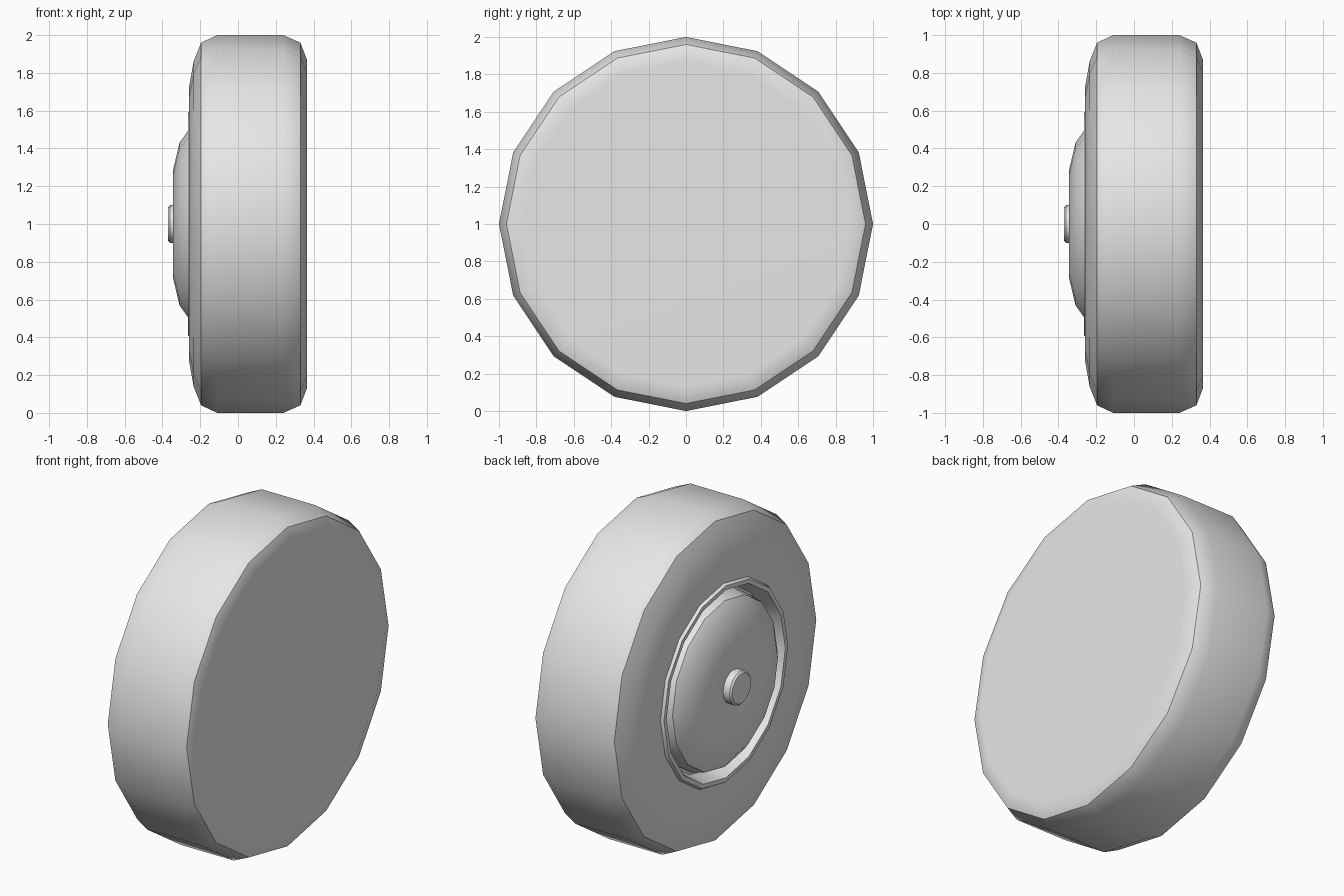
import bpy, bmesh, math

cube = bpy.data.objects.get("Cube")
if cube:
    bpy.data.objects.remove(cube, do_unlink=True)

SIDES = 16

grey = bpy.data.materials.new("plain grey")
grey.use_nodes = True
grey.diffuse_color = (0.8, 0.8, 0.8, 1)
grey.node_tree.nodes["Principled BSDF"].inputs["Base Color"].default_value = (0.8, 0.8, 0.8, 1)


def lathe(name, profile, cap_start=False, cap_end=False, angle=35):
    """Turn (x, radius) points around the wheel axis, which runs along x at z = 1."""
    bm = bmesh.new()
    rings = []
    for x, r in profile:
        turns = [2 * math.pi * i / SIDES for i in range(SIDES)]
        rings.append([bm.verts.new((x, r * math.cos(a), 1 + r * math.sin(a))) for a in turns])
    for a, b in zip(rings, rings[1:]):
        for i in range(SIDES):
            j = (i + 1) % SIDES
            bm.faces.new((a[i], a[j], b[j], b[i]))
    if cap_start:
        bm.faces.new(rings[0][::-1])
    if cap_end:
        bm.faces.new(rings[-1])
    # Profiles run from +x round the outside to -x, so this winding may need flipping
    mesh = bpy.data.meshes.new(name)
    bmesh.ops.recalc_face_normals(bm, faces=bm.faces)
    bm.to_mesh(mesh)
    bm.free()
    mesh.materials.append(grey)
    obj = bpy.data.objects.new(name, mesh)
    bpy.context.collection.objects.link(obj)
    bpy.ops.object.select_all(action="DESELECT")
    obj.select_set(True)
    bpy.context.view_layer.objects.active = obj
    bpy.ops.object.shade_smooth_by_angle(angle=math.radians(angle))
    # Large flat faces keep their flat shading beside the rounded shoulders
    weighted = obj.modifiers.new("weighted normals", "WEIGHTED_NORMAL")
    weighted.keep_sharp = True
    return obj


# Tyre with a closed flat inner side, rounded shoulders and a shallow outer wall
lathe("tyre", [(0.365, 0.87), (0.33, 0.96), (0.24, 1.0), (-0.11, 1.0),
               (-0.195, 0.96), (-0.235, 0.86), (-0.26, 0.72), (-0.25, 0.6),
               (-0.15, 0.59)], cap_start=True, cap_end=True)

# Raised rim lip with the wall of the recess behind it
lathe("rim", [(-0.16, 0.6), (-0.25, 0.6), (-0.266, 0.59), (-0.266, 0.565),
              (-0.17, 0.535), (-0.16, 0.48)], cap_start=True, cap_end=True)

# Domed hub cover with a dished centre
lathe("hub_cover", [(-0.14, 0.52), (-0.18, 0.52), (-0.26, 0.5), (-0.31, 0.43),
                    (-0.345, 0.28), (-0.325, 0.18), (-0.315, 0.08)],
      cap_start=True, cap_end=True)

# Axle stub
lathe("axle_stub", [(-0.3, 0.1), (-0.36, 0.1), (-0.37, 0.09)],
      cap_start=True, cap_end=True)
